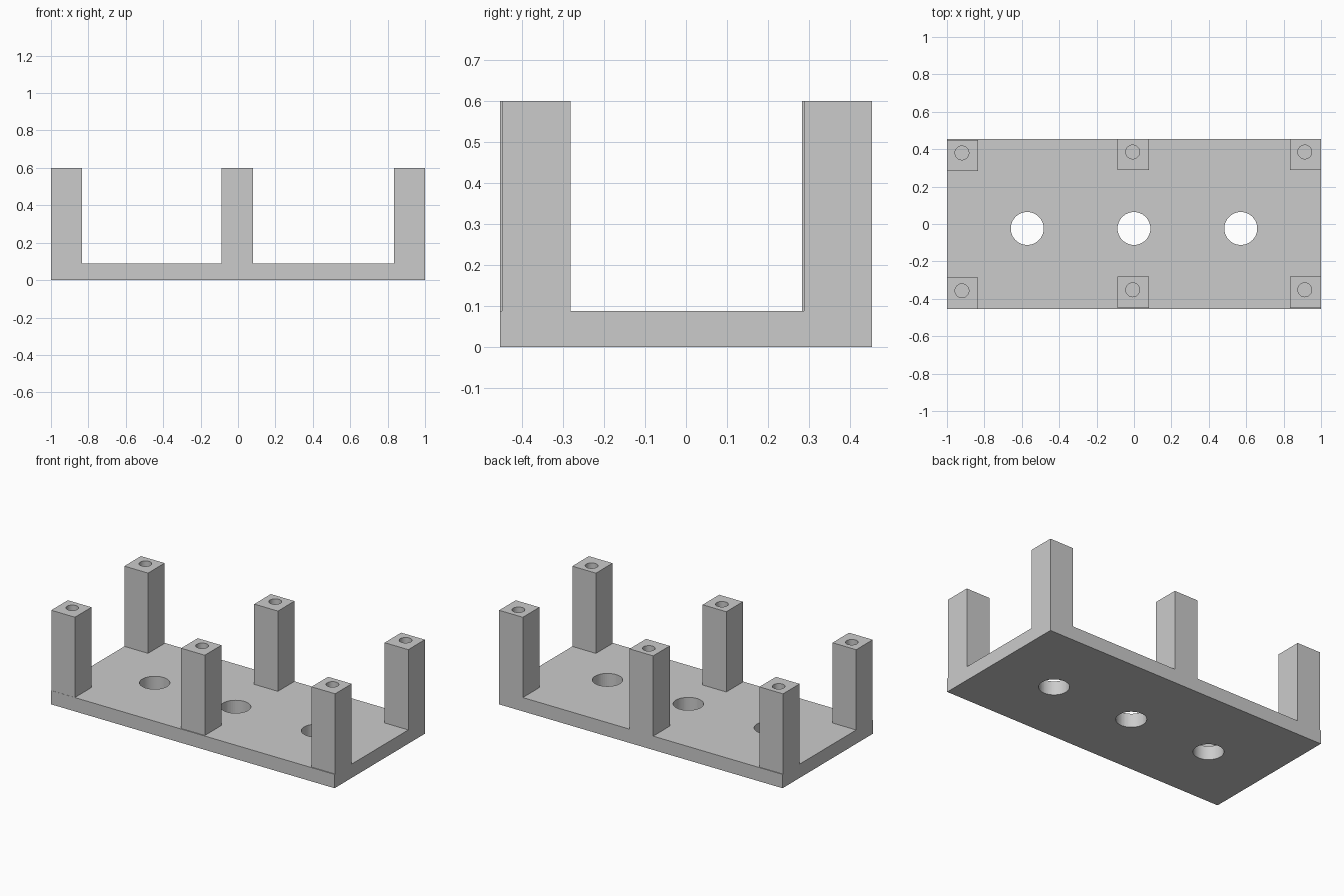
import bpy

default_cube = bpy.data.objects.get("Cube")
if default_cube:
    bpy.data.objects.remove(default_cube, do_unlink=True)

PLATE_TOP = 0.088
POST_TOP = 0.6
POST = 0.167        # post width
BORE_DEPTH = 0.3    # blind screw hole in each post

grey = bpy.data.materials.new("plain grey")
grey.use_nodes = True
grey.diffuse_color = (0.6, 0.6, 0.6, 1)
grey.node_tree.nodes["Principled BSDF"].inputs["Base Color"].default_value = grey.diffuse_color


def box(name, low, high):
    """Box between two opposite corners."""
    centre = [(a + b) / 2 for a, b in zip(low, high)]
    bpy.ops.mesh.primitive_cube_add(size=1, location=centre)
    obj = bpy.context.object
    obj.name = name
    obj.scale = [b - a for a, b in zip(low, high)]
    bpy.ops.object.transform_apply(location=False, rotation=False, scale=True)
    obj.data.materials.append(grey)
    return obj


def drill(obj, x, y, radius, bottom, top):
    """Cut a round vertical hole and discard the cutter."""
    bpy.ops.mesh.primitive_cylinder_add(vertices=48, radius=radius, depth=top - bottom,
                                        location=(x, y, (top + bottom) / 2))
    cutter = bpy.context.object
    cutter.hide_render = True
    cutter.data.materials.append(grey)
    cut = obj.modifiers.new("hole", "BOOLEAN")
    cut.operation = "DIFFERENCE"
    cut.solver = "EXACT"
    cut.object = cutter
    bpy.ops.object.select_all(action="DESELECT")
    obj.select_set(True)
    bpy.context.view_layer.objects.active = obj
    bpy.ops.object.modifier_apply(modifier=cut.name)
    bpy.data.objects.remove(cutter, do_unlink=True)
    bpy.ops.object.shade_smooth_by_angle()


# Base plate with three large through holes
plate = box("base_plate", (-1, -0.455, 0), (1, 0.455, PLATE_TOP))
for x in (-0.571, 0, 0.571):
    drill(plate, x, -0.024, 0.088, -0.1, PLATE_TOP + 0.1)

# Six square posts, the left-hand pair set slightly further forward
columns = {"right": (-1, -0.005), "middle": (-0.087, 0), "left": (1 - POST, 0)}
rows = {"front": -0.449, "back": 0.288}
for side, (x, shift) in columns.items():
    for end, row in rows.items():
        y = row + shift
        post = box(f"{end}_{side}_post", (x, y, PLATE_TOP), (x + POST, y + POST, POST_TOP))
        drill(post, x + 0.08, y + 0.097, 0.037, POST_TOP - BORE_DEPTH, POST_TOP + 0.1)
